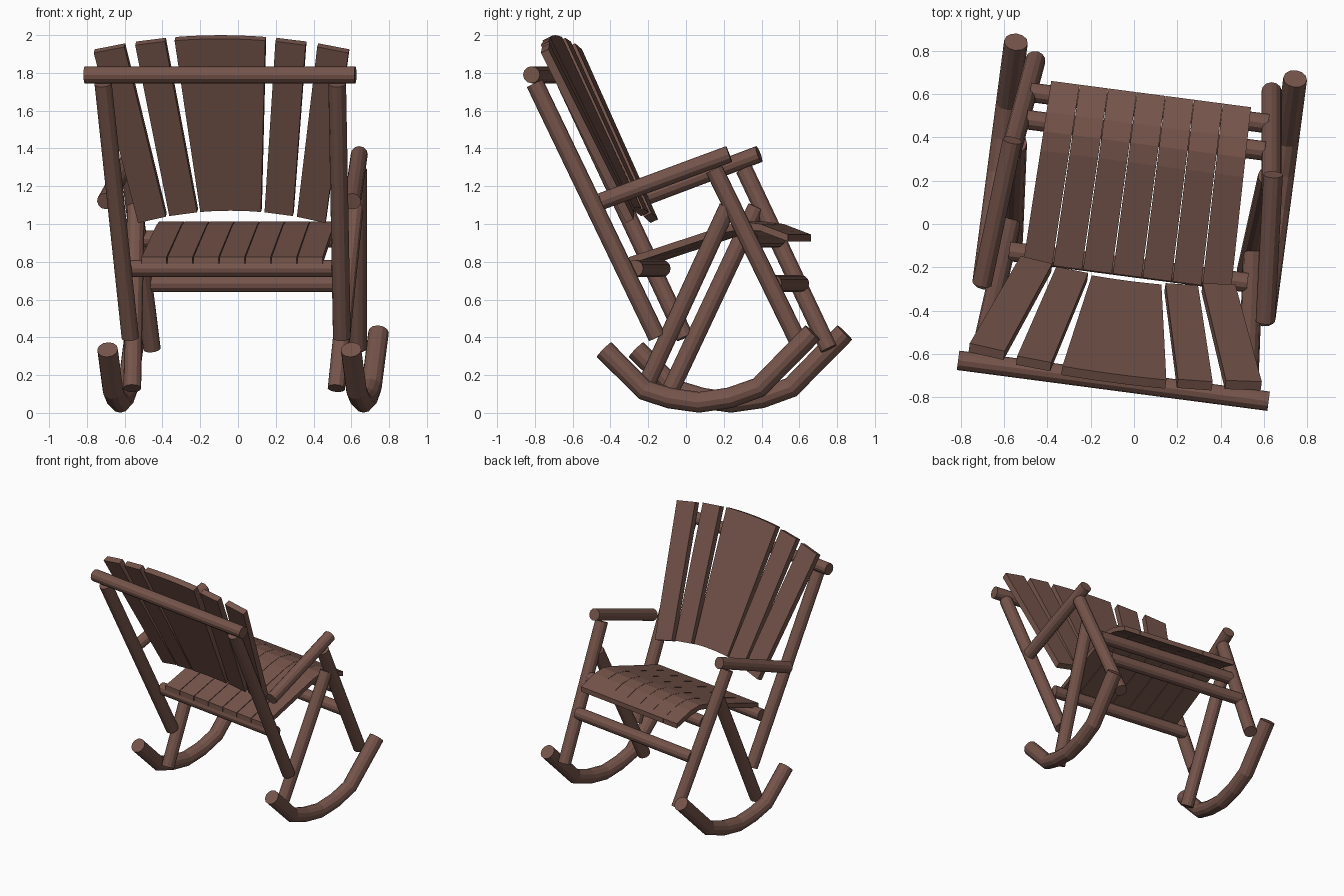
import bpy, bmesh, math
from mathutils import Vector

if "Cube" in bpy.data.objects:
    bpy.data.objects.remove(bpy.data.objects["Cube"])

TURN = math.radians(-7.5)      # the whole chair stands slightly turned

wood = bpy.data.materials.new("brown_wood")
wood.diffuse_color = (0.18, 0.09, 0.07, 1)
wood.use_nodes = True
wood.node_tree.nodes["Principled BSDF"].inputs["Base Color"].default_value = wood.diffuse_color


def add(name, mesh):
    for p in mesh.polygons:
        p.use_smooth = False
    mesh.materials.clear()
    mesh.materials.append(wood)
    ob = bpy.data.objects.new(name, mesh)
    ob.rotation_euler.z = TURN
    bpy.context.collection.objects.link(ob)
    return ob


def pole(name, points, r):
    """Twelve-sided log following a path."""
    cu = bpy.data.curves.new(name + "_path", 'CURVE')
    cu.dimensions = '3D'
    cu.bevel_depth = r
    cu.bevel_resolution = 4
    cu.use_fill_caps = True
    sp = cu.splines.new('POLY')
    sp.points.add(len(points) - 1)
    for p, co in zip(sp.points, points):
        p.co = (*co, 1)
    tmp = bpy.data.objects.new(name + "_path", cu)
    bpy.context.collection.objects.link(tmp)
    mesh = bpy.data.meshes.new_from_object(tmp)
    bpy.data.objects.remove(tmp)
    bpy.data.curves.remove(cu)
    return add(name, mesh)


def prism(name, a, b):
    """Solid between two matching outlines."""
    bm = bmesh.new()
    va = [bm.verts.new(p) for p in a]
    vb = [bm.verts.new(p) for p in b]
    bm.faces.new(va)
    bm.faces.new(vb[::-1])
    n = len(va)
    for i in range(n):
        j = (i + 1) % n
        bm.faces.new((va[j], va[i], vb[i], vb[j]))
    bmesh.ops.recalc_face_normals(bm, faces=bm.faces)
    mesh = bpy.data.meshes.new(name)
    bm.to_mesh(mesh)
    bm.free()
    return add(name, mesh)


# Side frames: rocker, back post, front leg, diagonal leg, armrest
ROCKER = [(-0.352, 0.335), (-0.135, 0.12), (0.0, 0.078), (0.155, 0.056),
          (0.32, 0.08), (0.475, 0.135), (0.762, 0.425)]
for s, side in ((-1, "left"), (1, "right")):
    pole(f"rocker_{side}", [(s * 0.65, v, z) for v, z in ROCKER], 0.055)
    pole(f"back_post_{side}", [(s * 0.625, -0.725, 1.745), (s * 0.565, -0.08, 0.40)], 0.047)
    pole(f"front_leg_{side}", [(s * 0.61, 0.23, 1.29), (s * 0.55, 0.69, 0.34)], 0.047)
    pole(f"diagonal_leg_{side}", [(s * 0.585, 0.30, 1.09), (s * 0.545, -0.15, 0.13)], 0.047)
    pole(f"armrest_{side}", [(s * 0.66, -0.365, 1.12), (s * 0.607, 0.31, 1.37)], 0.045)

# Cross rails: half length, depth, height
for name, h, v, z in (("top_rail", 0.723, -0.73, 1.79),
                      ("seat_back_rail", 0.555, -0.20, 0.765),
                      ("seat_front_rail", 0.555, 0.413, 0.92),
                      ("front_stretcher", 0.555, 0.54, 0.685)):
    pole(name, [(-h, v, z), (h, v, z)], 0.045)

# Seat: seven boards with a rolled front
SEAT = [(-0.24, 0.825), (0.28, 0.995), (0.37, 1.012), (0.46, 1.0), (0.605, 0.945)]
profile = SEAT + [(v, z - 0.038) for v, z in reversed(SEAT)]
for i in range(7):
    def edge(side):
        return [((i - 3) * (0.139 - 0.007 * (v + 0.24)) + side * (0.0665 - 0.001 * v), v, z)
                for v, z in profile]
    prism(f"seat_board_{i + 1}", edge(-1), edge(1))

# Back: fan of five boards with arched ends
SLOPE = 0.478
NORMAL = Vector((0, 1, SLOPE)).normalized() * 0.0225


def back_board(name, bottom, top, steps, bow):
    def lerp(r, k):
        return r[0] + (r[1] - r[0]) * k / steps
    pts = []
    for k in range(steps + 1):
        u = lerp(bottom, k)
        pts.append((u, 1.08 - 0.065 * (u / 0.5) ** 2))
    for k in range(steps, -1, -1):
        u = lerp(top, k)
        pts.append((u, 1.99 - 0.075 * (u / 0.68) ** 2))
    mid = [Vector((u, -0.26 + bow - SLOPE * (z - 1.03), z)) for u, z in pts]
    prism(name, [p + NORMAL for p in mid], [p - NORMAL for p in mid])


back_board("back_board_centre", (-0.162, 0.162), (-0.242, 0.242), 6, 0)
for s, side in ((-1, "left"), (1, "right")):
    back_board(f"back_board_inner_{side}", (s * 0.18, s * 0.33), (s * 0.295, s * 0.455), 1, 0.008)
    back_board(f"back_board_outer_{side}", (s * 0.35, s * 0.50), (s * 0.515, s * 0.68), 1, 0.018)
